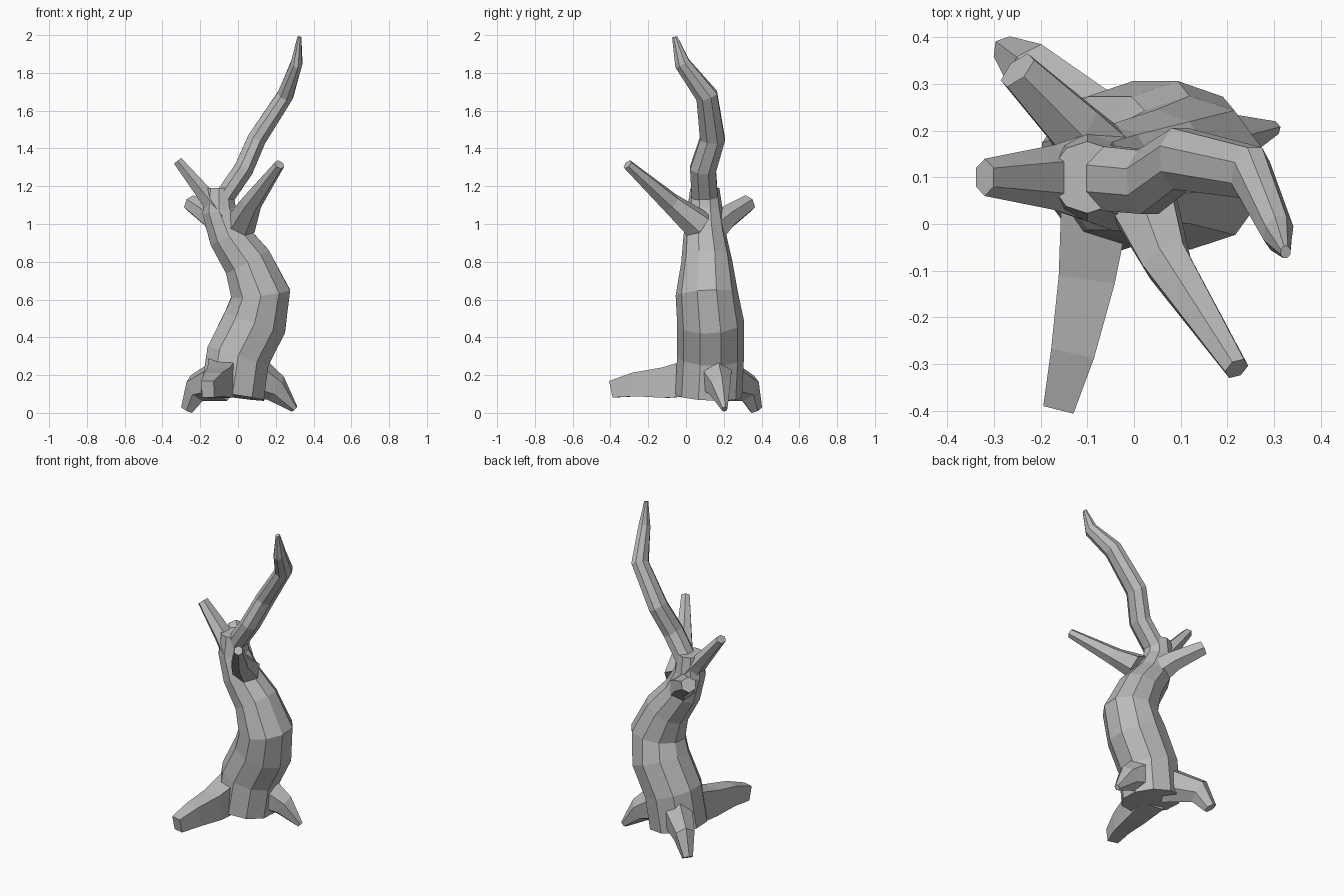
import bpy, bmesh, math
from mathutils import Vector

cube = bpy.data.objects.get("Cube")
if cube:
    bpy.data.objects.remove(cube, do_unlink=True)

# Single bark colour
bark_color = (0.5, 0.5, 0.5, 1)
bark = bpy.data.materials.new("grey_bark")
bark.use_nodes = True
bark.diffuse_color = bark_color
bark.node_tree.nodes["Principled BSDF"].inputs["Base Color"].default_value = bark_color

ALONG_Y, ALONG_Z = Vector((0, 1, 0)), Vector((0, 0, 1))


def limb(name, path, start, end, depth_axis, sides=6, flatness=1, hold=0, curve=1):
    """Loft flat-faced rings along a path.

    The radius stays at start for the held share of the path, then tapers to end.
    Flatness scales the ring across the depth axis.
    """
    bm = bmesh.new()
    points = [Vector(point) for point in path]
    last = len(points) - 1
    rings = []
    for i, centre in enumerate(points):
        share = max(0, (i / last - hold) / (1 - hold))
        radius = start + (end - start) * share ** curve

        # Frame square to the direction of the path
        tangent = (points[min(i + 1, last)] - points[max(i - 1, 0)]).normalized()
        depth = (depth_axis - tangent * depth_axis.dot(tangent)).normalized()
        across = depth.cross(tangent) * flatness

        ring = []
        for side in range(sides):
            angle = math.tau * (side + 0.5) / sides
            offset = across * math.cos(angle) + depth * math.sin(angle)
            ring.append(bm.verts.new(centre + offset * radius))
        rings.append(ring)

    # Side walls and end caps
    for low, high in zip(rings, rings[1:]):
        for side in range(sides):
            following = (side + 1) % sides
            bm.faces.new((low[side], low[following], high[following], high[side]))
    bm.faces.new(reversed(rings[0]))
    bm.faces.new(rings[-1])
    bmesh.ops.recalc_face_normals(bm, faces=bm.faces)

    mesh = bpy.data.meshes.new(name)
    bm.to_mesh(mesh)
    bm.free()
    mesh.materials.append(bark)
    bpy.context.collection.objects.link(bpy.data.objects.new(name, mesh))


# Twisting trunk, thick up to the bend and slimmer above it
limb("trunk", [
    (-0.03, 0.12, 0.09),
    (0, 0.13, 0.3),
    (0.09, 0.13, 0.48),
    (0.12, 0.11, 0.63),
    (0.05, 0.11, 0.8),
    (-0.05, 0.1, 0.94),
    (-0.1, 0.1, 1.07),
    (-0.1, 0.1, 1.19),
], start=0.177, end=0.077, depth_axis=ALONG_Y, sides=10, hold=0.4, curve=0.7)

# Tall branch that carries on from the trunk
limb("top_branch", [
    (-0.08, 0.1, 1.13),
    (0.03, 0.09, 1.29),
    (0.1, 0.14, 1.45),
    (0.25, 0.11, 1.68),
    (0.31, -0.02, 1.85),
    (0.325, -0.06, 1.99),
], start=0.075, end=0.015, depth_axis=ALONG_Y, sides=8, flatness=0.75, curve=3)

# Short side branches
limb("right_branch", [
    (-0.08, 0.1, 1.04),
    (-0.17, 0.1, 1.15),
    (-0.32, 0.1, 1.335),
], start=0.1, end=0.04, depth_axis=ALONG_Y, flatness=0.7)

limb("front_branch", [
    (0.01, 0.07, 0.99),
    (0.07, -0.08, 1.11),
    (0.22, -0.31, 1.315),
], start=0.085, end=0.028, depth_axis=ALONG_Z)

limb("back_branch", [
    (-0.07, 0.14, 0.97),
    (-0.13, 0.21, 1.03),
    (-0.25, 0.33, 1.11),
], start=0.085, end=0.047, depth_axis=ALONG_Z)

# Spreading roots
limb("front_root", [
    (-0.08, 0.06, 0.19),
    (-0.1, -0.11, 0.16),
    (-0.13, -0.27, 0.15),
    (-0.16, -0.39, 0.125),
], start=0.14, end=0.063, depth_axis=ALONG_Z, sides=4, flatness=0.75)

limb("left_root", [
    (0.06, 0.15, 0.2),
    (0.2, 0.18, 0.13),
    (0.3, 0.205, 0.02),
], start=0.13, end=0.02, depth_axis=ALONG_Z, flatness=0.8)

limb("back_root", [
    (-0.08, 0.2, 0.18),
    (-0.22, 0.33, 0.13),
    (-0.27, 0.37, 0.02),
], start=0.12, end=0.04, depth_axis=ALONG_Z, flatness=0.8)
